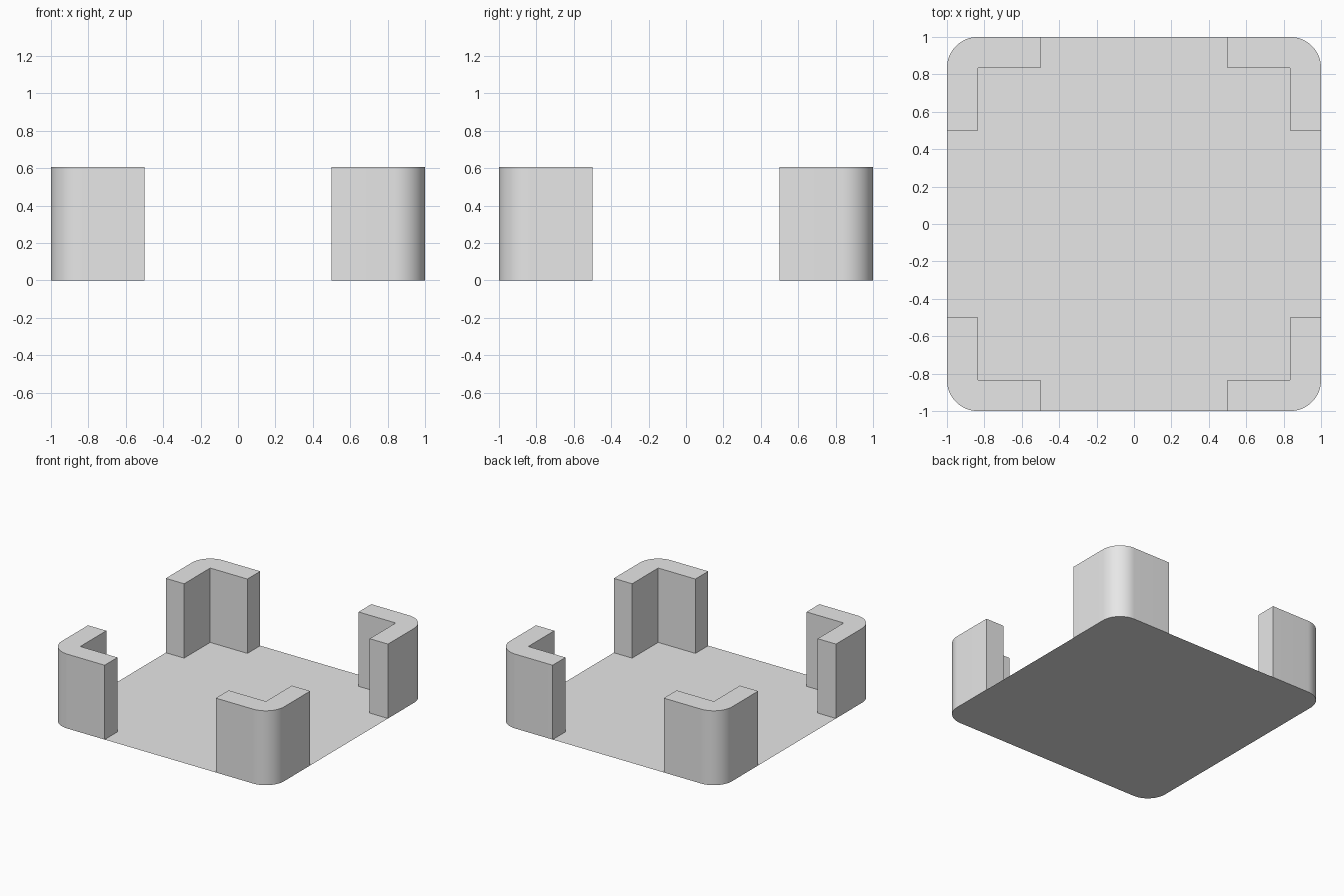
import bpy
import bmesh
import math

cube = bpy.data.objects.get("Cube")
if cube:
    bpy.data.objects.remove(cube, do_unlink=True)

HALF = 1.0       # half width of the tray
RADIUS = 0.165   # rounding of the outer corners
INNER = 0.835    # inner face of the corner walls
END = 0.5        # where each wall stops
HEIGHT = 0.605
STEPS = 16

grey = bpy.data.materials.new("plain grey")
grey.use_nodes = True
grey.diffuse_color = (0.8, 0.8, 0.8, 1)
grey.node_tree.nodes["Principled BSDF"].inputs["Base Color"].default_value = (0.8, 0.8, 0.8, 1)


def turn(points, quarter):
    c, s = round(math.cos(quarter * math.pi / 2)), round(math.sin(quarter * math.pi / 2))
    return [(x * c - y * s, x * s + y * c) for x, y in points]


def corner_arc():
    centre = HALF - RADIUS
    angles = [math.pi / 2 * i / STEPS for i in range(STEPS + 1)]
    return [(centre + RADIUS * math.cos(a), centre + RADIUS * math.sin(a)) for a in angles]


def add_part(name, outline, height=0):
    """Flat sheet, or an open-bottomed wall when a height is given."""
    bm = bmesh.new()
    base = [bm.verts.new((x, y, 0)) for x, y in outline]
    if height:
        top = [bm.verts.new((x, y, height)) for x, y in outline]
        bm.faces.new(top)
        for i in range(len(base)):
            j = (i + 1) % len(base)
            bm.faces.new((base[i], base[j], top[j], top[i]))
    else:
        bm.faces.new(base)
    mesh = bpy.data.meshes.new(name)
    bm.to_mesh(mesh)
    bm.free()
    mesh.materials.append(grey)
    obj = bpy.data.objects.new(name, mesh)
    bpy.context.collection.objects.link(obj)
    bpy.ops.object.select_all(action="DESELECT")
    obj.select_set(True)
    bpy.context.view_layer.objects.active = obj
    bpy.ops.object.shade_smooth_by_angle(angle=math.radians(30))


# Thin floor sheet with rounded corners
add_part("floor", [p for q in range(4) for p in turn(corner_arc(), q)])

# L-shaped wall at each corner, counter-clockwise from the back left
wall = [(HALF, END)] + corner_arc() + [(END, HALF), (END, INNER), (INNER, INNER), (INNER, END)]
names = ["back_left_wall", "back_right_wall", "front_right_wall", "front_left_wall"]
for q, name in enumerate(names):
    add_part(name, turn(wall, q), HEIGHT)
